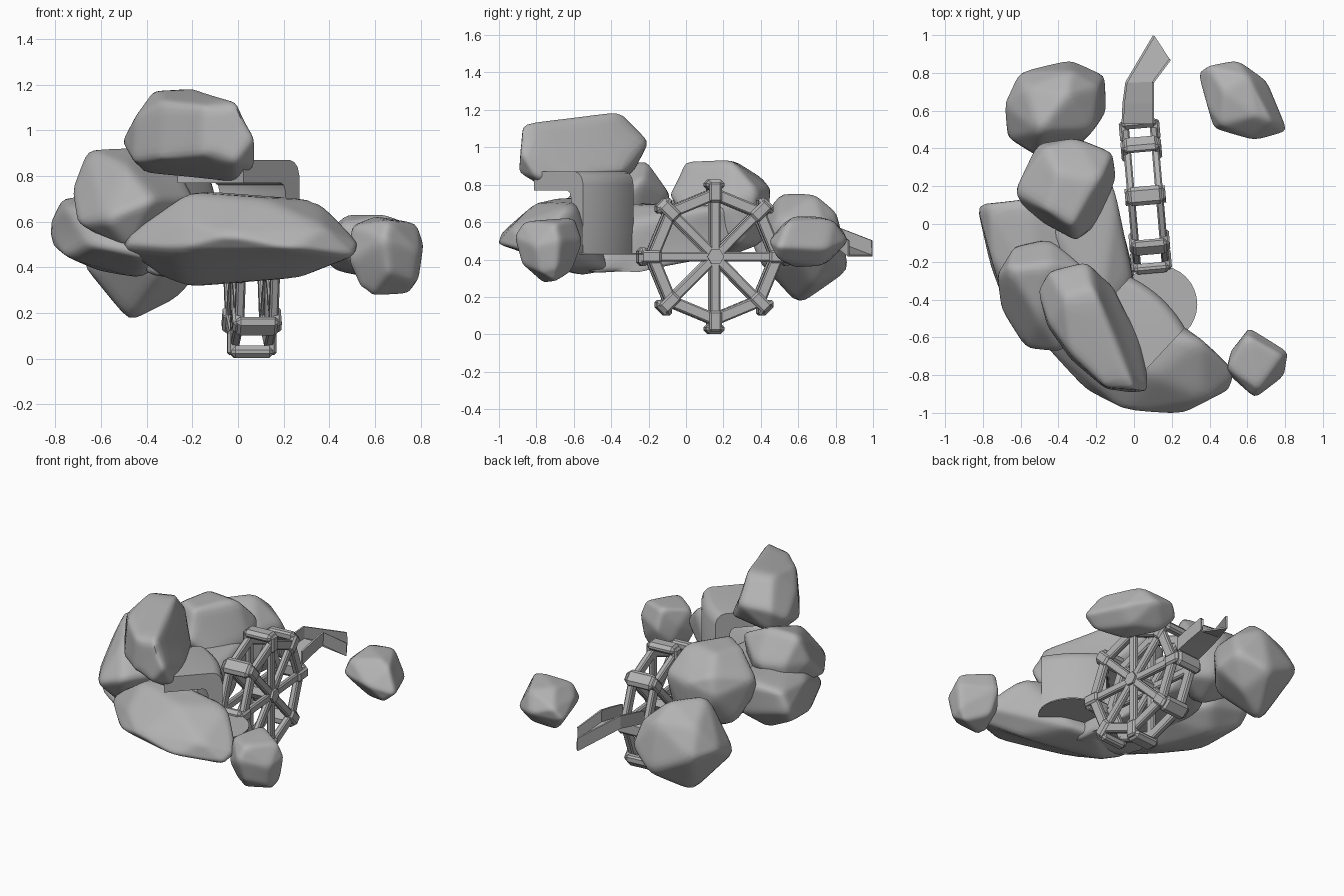
import bpy, bmesh, math
from mathutils import Matrix, Vector

if "Cube" in bpy.data.objects:
    bpy.data.objects.remove(bpy.data.objects["Cube"])

stone = bpy.data.materials.new("plain_grey")
stone.diffuse_color = (0.45, 0.45, 0.45, 1)
stone.use_nodes = True
stone.node_tree.nodes["Principled BSDF"].inputs["Base Color"].default_value = stone.diffuse_color


def add_object(name, bm, smooth=None):
    bmesh.ops.recalc_face_normals(bm, faces=bm.faces[:])
    mesh = bpy.data.meshes.new(name)
    bm.to_mesh(mesh)
    bm.free()
    mesh.materials.append(stone)
    ob = bpy.data.objects.new(name, mesh)
    bpy.context.collection.objects.link(ob)
    bpy.ops.object.select_all(action='DESELECT')
    bpy.context.view_layer.objects.active = ob
    ob.select_set(True)
    if smooth:
        bpy.ops.object.shade_smooth_by_angle(angle=math.radians(smooth))
    return ob


def bounds(verts):
    return [(min(v.co[i] for v in verts), max(v.co[i] for v in verts)) for i in range(3)]


def rock(name, points):
    """Convex boulder with softly rounded edges that keeps its corner extents."""
    bm = bmesh.new()
    for p in points:
        bm.verts.new(p)
    hull = bmesh.ops.convex_hull(bm, input=bm.verts[:])
    loose = {g for g in hull["geom_interior"] + hull["geom_unused"]
             if isinstance(g, bmesh.types.BMVert)}
    bmesh.ops.delete(bm, geom=list(loose), context='VERTS')
    bmesh.ops.dissolve_limit(bm, angle_limit=math.radians(12),
                             verts=bm.verts[:], edges=bm.edges[:])
    target = bounds(bm.verts)
    ob = add_object(name, bm)
    crease = ob.data.attributes.new("crease_edge", 'FLOAT', 'EDGE')
    for item in crease.data:
        item.value = 0.45
    sub = ob.modifiers.new("rounding", 'SUBSURF')
    sub.levels = sub.render_levels = 3
    bpy.ops.object.modifier_apply(modifier=sub.name)
    now = bounds(ob.data.vertices)
    for v in ob.data.vertices:
        for i in range(3):
            f = (v.co[i] - now[i][0]) / (now[i][1] - now[i][0])
            v.co[i] = target[i][0] + f * (target[i][1] - target[i][0])
    bpy.ops.object.shade_smooth_by_angle(angle=math.radians(60))


# Boulders
rock("top_rock", [
    (-.5, -.36, .95), (-.44, -.26, 1.02), (-.36, -.4, 1.17), (-.24, -.21, 1.03),
    (-.2, -.36, 1.18), (-.08, -.7, 1.15), (0, -.87, 1.12), (.07, -.88, .98),
    (.07, -.8, .85), (.01, -.55, .84), (-.02, -.89, .87), (-.1, -.34, .87),
    (-.33, -.72, .88), (-.32, -.7, 1.12), (-.45, -.55, .87), (-.4, -.3, .86),
    (-.02, -.74, .78), (-.18, -.62, .78), (-.4, -.48, .82), (-.44, -.54, 1.06),
    (-.15, -.87, .9), (-.15, -.86, 1.1)])
rock("front_long_rock", [
    (-.5, -.58, .5), (-.4, -.68, .48), (-.24, -.87, .48), (-.03, -.98, .54),
    (.24, -1, .48), (.49, -.87, .45), (.52, -.78, .5), (.34, -.61, .69),
    (.29, -.58, .5), (-.15, -.55, .73), (-.2, -.7, .72), (.1, -.8, .7),
    (-.2, -.58, .32), (.05, -.66, .32), (.28, -.74, .36), (-.3, -.55, .36),
    (.12, -.46, .37), (0, -.42, .35), (.35, -.92, .58), (-.2, -.84, .6)])
rock("upper_left_rock", [
    (-.72, -.28, .74), (-.66, -.24, .91), (-.45, -.22, .92), (-.27, -.24, .83),
    (-.2, -.4, .7), (-.38, -.67, .7), (-.58, -.65, .62), (-.7, -.45, .6),
    (-.47, -.55, .48), (-.3, -.3, .5), (-.62, -.15, .6), (-.5, -.5, .84),
    (-.45, -.09, .74), (-.63, -.13, .75)])
rock("lower_left_rock", [
    (-.82, .1, .58), (-.8, .05, .5), (-.76, .1, .7), (-.55, .13, .72),
    (-.5, .12, .5), (-.3, -.08, .65), (-.3, -.1, .45), (-.74, -.2, .66),
    (-.74, -.25, .45), (-.64, -.5, .5), (-.4, -.62, .45), (-.43, -.3, .36),
    (-.6, 0, .39), (-.5, -.4, .7)])
rock("middle_rock", [
    (-.62, .17, .78), (-.5, .42, .72), (-.46, .4, .84), (-.3, .45, .78),
    (-.12, .38, .77), (-.1, .24, .7), (-.18, .24, .93), (-.45, .08, .91),
    (-.32, 0, .92), (-.4, .27, .92), (-.3, -.08, .75), (-.2, -.02, .65),
    (-.55, .05, .65), (-.35, .2, .42), (-.3, .41, .5), (-.13, .3, .5), (-.55, .28, .52)])
rock("inner_rock", [
    (-.2, .38, .6), (-.24, .36, .7), (-.1, .15, .68), (-.1, .1, .4),
    (-.08, -.1, .65), (-.02, -.28, .6), (-.01, -.26, .33), (.03, -.5, .33),
    (-.1, -.6, .33), (-.4, -.5, .36), (-.45, .1, .45), (-.35, .3, .5),
    (-.45, 0, .7), (-.2, -.5, .7)])
rock("back_left_rock", [
    (-.68, .63, .5), (-.6, .8, .48), (-.34, .86, .36), (-.34, .8, .65),
    (-.16, .78, .45), (-.15, .6, .42), (-.32, .4, .4), (-.5, .36, .5),
    (-.67, .46, .42), (-.48, .6, .18), (-.28, .68, .28), (-.5, .5, .75),
    (-.36, .68, .75), (-.22, .5, .62), (-.57, .72, .64), (-.19, .72, .6)])
rock("back_right_rock", [
    (.35, .8, .48), (.4, .83, .56), (.55, .86, .5), (.7, .75, .46),
    (.8, .5, .47), (.63, .45, .5), (.43, .51, .5), (.56, .58, .36),
    (.48, .7, .63), (.64, .58, .63), (.62, .72, .37), (.4, .62, .55),
    (.42, .76, .39), (.6, .78, .61), (.72, .5, .4), (.72, .55, .6), (.47, .53, .6)])
rock("front_right_rock", [
    (.61, -.56, .5), (.6, -.6, .62), (.81, -.68, .5), (.78, -.7, .59),
    (.64, -.91, .52), (.66, -.86, .6), (.5, -.76, .58), (.49, -.78, .42),
    (.74, -.7, .29), (.59, -.76, .28), (.62, -.62, .34), (.66, -.87, .38),
    (.79, -.69, .36), (.54, -.76, .32), (.79, -.8, .47), (.77, -.78, .34),
    (.52, -.67, .5), (.55, -.64, .4)])

# Water spilling over an edge: a bent profile swept across a bulging front
out, side = Vector((.68, .73, 0)), Vector((.73, -.68, 0))
profile = [(-.36, .87), (-.06, .87), (-.035, .862), (-.012, .84), (0, .8), (0, .43),
           (-.09, .43), (-.09, .73), (-.1, .76), (-.12, .77), (-.36, .77)]
bm = bmesh.new()
rows, steps = [], 10
for i in range(steps + 1):
    u = i / steps * 2 - 1
    base = Vector((.125, -.415, 0)) + side * (.198 * u) + out * (.03 * (1 - u * u))
    rows.append([bm.verts.new(base + out * d + Vector((0, 0, z))) for d, z in profile])
n = len(profile)
for a, b in zip(rows, rows[1:]):
    for j in range(n):
        bm.faces.new((a[j], a[(j + 1) % n], b[(j + 1) % n], b[j]))
bm.faces.new(rows[0])
bm.faces.new(rows[-1])
add_object("waterfall", bm, 35)

# Round pool below the fall
bm = bmesh.new()
bmesh.ops.create_cone(bm, cap_ends=True, segments=32, radius1=.205, radius2=.205,
                      depth=.008, matrix=Matrix.Translation((.13, -.425, .43)))
add_object("pool", bm, 35)

# Water wheel: two eight-sided rims with spokes, joined by cross blocks
wheel = Matrix.Translation((.06, .15, .415)) @ Matrix.Rotation(math.radians(5), 4, 'Z')


def wheel_boxes(name, offset, places, size, bevel):
    """Eight boxes per place, turned around the axle; places are (x, radius)."""
    bm = bmesh.new()
    for k in range(8):
        turn = Matrix.Rotation(math.radians(45 * k + offset), 4, 'X')
        for x, r in places:
            bmesh.ops.create_cube(bm, size=1, matrix=wheel @ turn @
                                  Matrix.Translation((x, 0, r)) @ Matrix.Diagonal((*size, 1)))
    bmesh.ops.bevel(bm, geom=bm.edges[:], offset=bevel, segments=1, affect='EDGES')
    add_object(name, bm)


wheel_boxes("wheel_rims", 22.5, [(-.075, .31), (.075, .31)], (.04, .275, .062), .008)
wheel_boxes("wheel_spokes", 0, [(-.075, .185), (.075, .185)], (.036, .052, .35), .008)
wheel_boxes("wheel_cross_blocks", 0, [(0, .385)], (.19, .1, .055), .02)
wheel_boxes("wheel_block_legs", 0, [(-.085, .345), (.085, .345)], (.045, .068, .11), .012)
bm = bmesh.new()
bmesh.ops.create_cone(bm, cap_ends=True, segments=6, radius1=.045, radius2=.045, depth=.215,
                      matrix=wheel @ Matrix.Rotation(math.radians(90), 4, 'Y'))
add_object("wheel_axle", bm)

# Open chute behind the wheel: left x, y, right x, y, floor height
stations = [(-.06, .53, .1, .53, .47), (-.055, .64, .1, .64, .495),
            (-.04, .75, .1, .75, .515), (.105, .995, .19, .87, .42)]
bm = bmesh.new()
rows = [[bm.verts.new(p) for p in ((lx, ly, z + .082), (lx, ly, z),
                                   (rx, ry, z), (rx, ry, z + .082))]
        for lx, ly, rx, ry, z in stations]
for a, b in zip(rows, rows[1:]):
    for j in range(3):
        bm.faces.new((a[j], a[j + 1], b[j + 1], b[j]))
chute = add_object("chute", bm)
solid = chute.modifiers.new("thickness", 'SOLIDIFY')
solid.thickness = .012
solid.offset = 0
